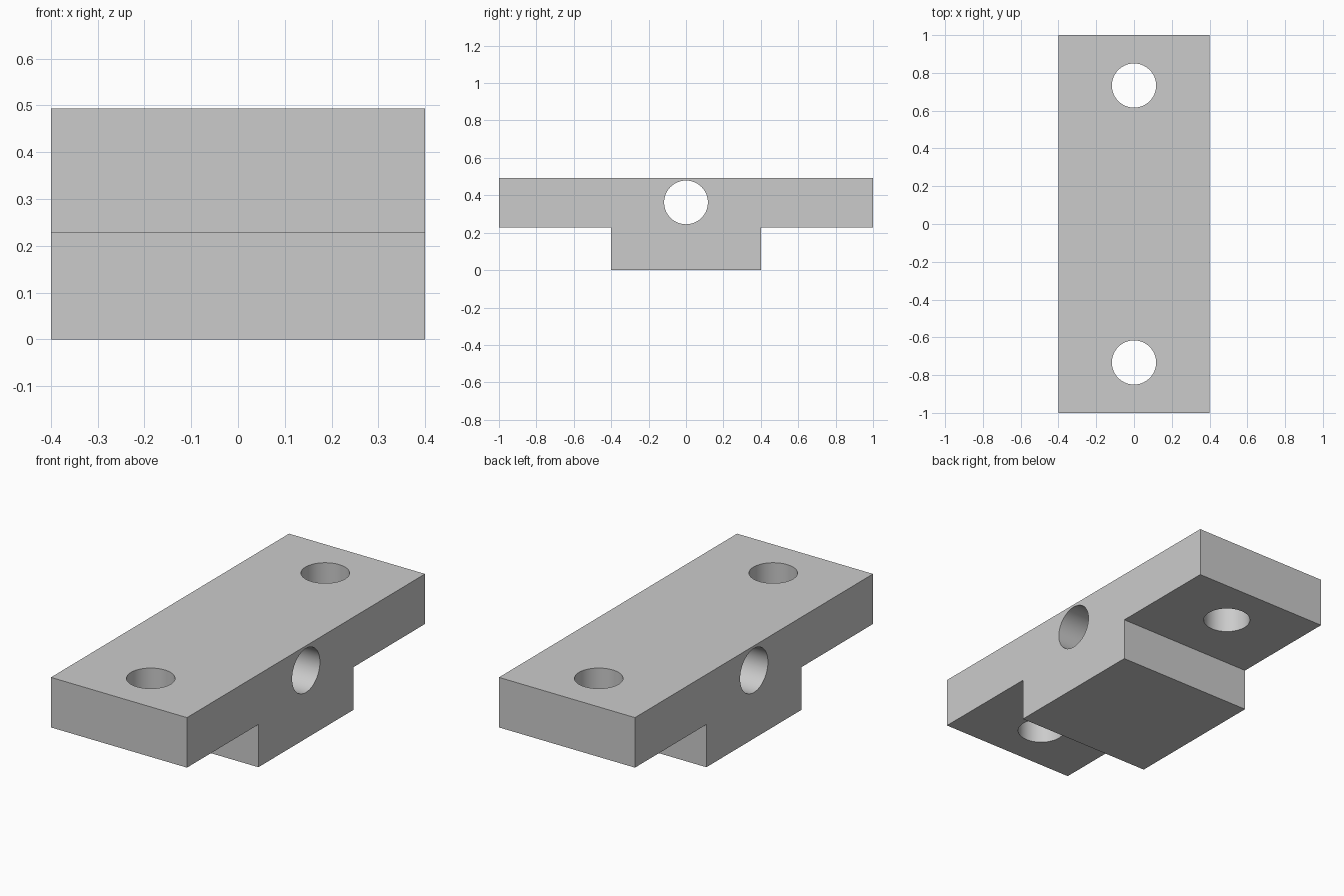
import bpy, bmesh, math

if "Cube" in bpy.data.objects:
    bpy.data.objects.remove(bpy.data.objects["Cube"])

grey = bpy.data.materials.new("light grey")
grey.diffuse_color = (0.6, 0.6, 0.6, 1)
grey.use_nodes = True
grey.node_tree.nodes["Principled BSDF"].inputs["Base Color"].default_value = grey.diffuse_color

W, TOP, STEP, FOOT = 0.4, 0.493, 0.227, 0.4
HOLE_R, HOLE_Y, BORE_Z = 0.117, 0.733, 0.362

# T-shaped block: side profile (y, z) extruded along x
profile = [(-1, TOP), (-1, STEP), (-FOOT, STEP), (-FOOT, 0),
           (FOOT, 0), (FOOT, STEP), (1, STEP), (1, TOP)]
bm = bmesh.new()
face = bm.faces.new([bm.verts.new((-W, y, z)) for y, z in profile])
ext = bmesh.ops.extrude_face_region(bm, geom=[face])
bmesh.ops.translate(bm, vec=(2 * W, 0, 0),
                    verts=[v for v in ext["geom"] if isinstance(v, bmesh.types.BMVert)])
bmesh.ops.recalc_face_normals(bm, faces=bm.faces)
mesh = bpy.data.meshes.new("mounting_block")
bm.to_mesh(mesh)
bm.free()
block = bpy.data.objects.new("mounting_block", mesh)
bpy.context.collection.objects.link(block)
mesh.materials.append(grey)


def drill(name, location, rotation=(0, 0, 0)):
    """Cut a round through hole in the block."""
    bpy.ops.mesh.primitive_cylinder_add(vertices=64, radius=HOLE_R, depth=1.2,
                                        location=location, rotation=rotation)
    cutter = bpy.context.object
    cutter.name = name
    cutter.hide_render = True
    cutter.data.materials.append(grey)
    mod = block.modifiers.new(name, "BOOLEAN")
    mod.operation, mod.solver, mod.object = "DIFFERENCE", "EXACT", cutter
    bpy.context.view_layer.objects.active = block
    bpy.ops.object.modifier_apply(modifier=mod.name)
    bpy.data.objects.remove(cutter)


# Two vertical screw holes and one cross bore
for side in (-1, 1):
    drill("screw_hole", (0, side * HOLE_Y, 0.36))
drill("cross_bore", (0, 0, BORE_Z), (0, math.pi / 2, 0))

# Smooth hole walls, crisp edges
bpy.ops.object.select_all(action="DESELECT")
block.select_set(True)
bpy.context.view_layer.objects.active = block
bpy.ops.object.shade_smooth_by_angle(angle=math.radians(30))
